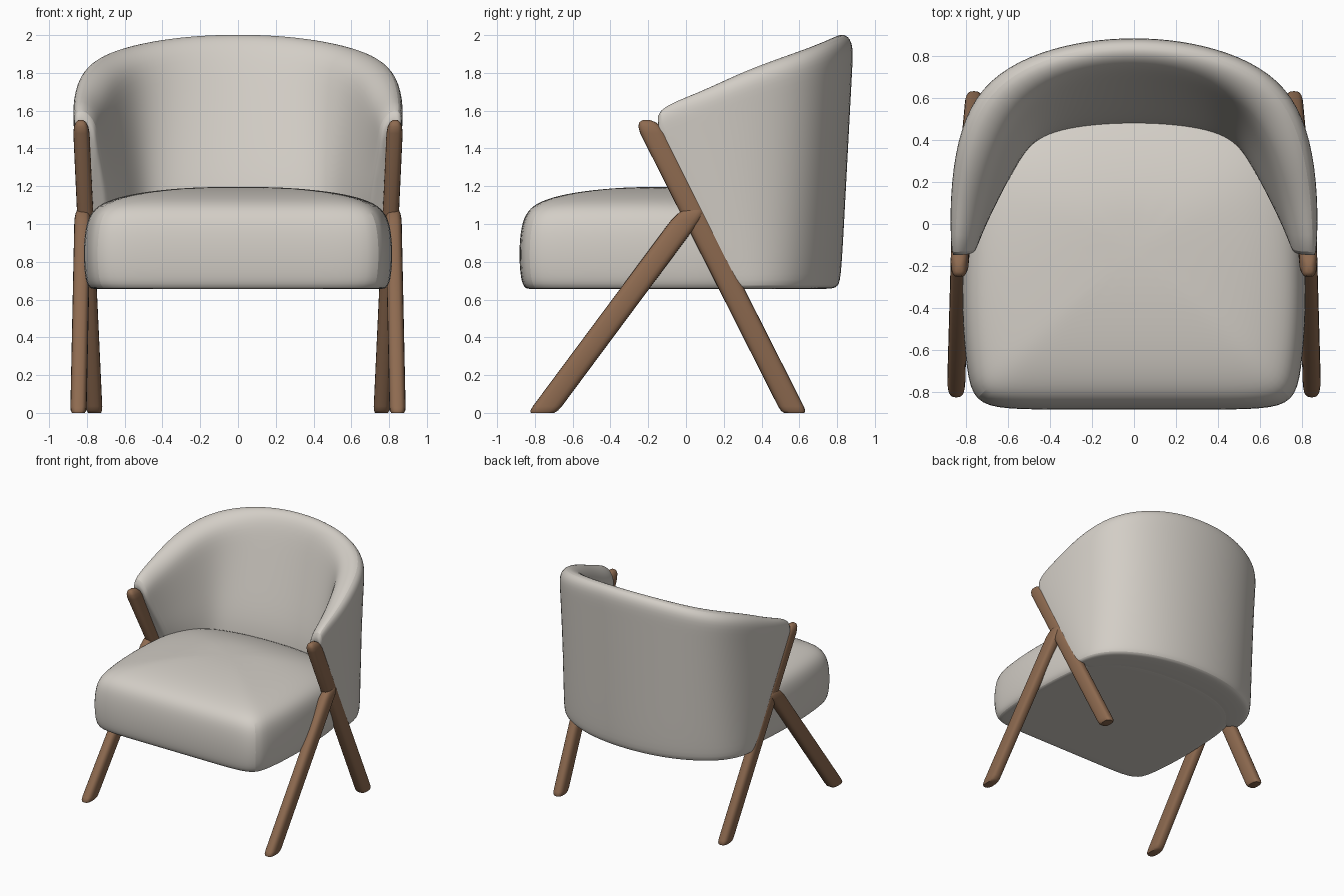
import bpy, bmesh, math
from mathutils import Vector

cube = bpy.data.objects.get("Cube")
if cube:
    bpy.data.objects.remove(cube)


def material(name, rgb):
    m = bpy.data.materials.new(name)
    m.use_nodes = True
    m.diffuse_color = (*rgb, 1)
    bsdf = m.node_tree.nodes["Principled BSDF"]
    bsdf.inputs["Base Color"].default_value = (*rgb, 1)
    bsdf.inputs["Roughness"].default_value = 0.8
    return m


fabric = material("warm grey fabric", (0.65, 0.615, 0.565))
wood = material("brown wood", (0.27, 0.145, 0.08))


def loft(name, rings, mat, subdiv=0):
    """Skin closed rings of equal length and cap both ends."""
    bm = bmesh.new()
    rows = [[bm.verts.new(p) for p in ring] for ring in rings]
    n = len(rows[0])
    for a, b in zip(rows, rows[1:]):
        for i in range(n):
            j = (i + 1) % n
            bm.faces.new((a[i], a[j], b[j], b[i]))
    bm.faces.new(rows[0][::-1])
    bm.faces.new(rows[-1])
    bmesh.ops.recalc_face_normals(bm, faces=bm.faces)
    me = bpy.data.meshes.new(name)
    bm.to_mesh(me)
    bm.free()
    me.materials.append(mat)
    ob = bpy.data.objects.new(name, me)
    bpy.context.collection.objects.link(ob)
    if subdiv:
        mod = ob.modifiers.new("Smooth", "SUBSURF")
        mod.levels = mod.render_levels = subdiv
    bpy.ops.object.select_all(action="DESELECT")
    ob.select_set(True)
    bpy.context.view_layer.objects.active = ob
    bpy.ops.object.shade_smooth_by_angle(angle=math.radians(50))
    return ob


def mix(a, b, t):
    return a + (b - a) * t


# Backrest: stations from arm front to back centre
# (outer x, y), (inner rim x, y), (inner x, y at the seat), rim height, rake
BASE, SEAT = 0.655, 1.12
stations = [
    ((0.892, -0.185), (0.755, -0.175), (0.69, -0.16), 1.60, 1.0),
    ((0.897, 0.07), (0.72, 0.05), (0.61, 0.03), 1.685, 0.7),
    ((0.87, 0.34), (0.67, 0.265), (0.555, 0.20), 1.805, 0.35),
    ((0.795, 0.575), (0.60, 0.445), (0.50, 0.34), 1.88, 0.1),
    ((0.655, 0.73), (0.505, 0.575), (0.43, 0.415), 1.93, 0),
    ((0.45, 0.828), (0.355, 0.67), (0.32, 0.45), 1.97, 0),
    ((0.22, 0.88), (0.18, 0.72), (0.16, 0.47), 1.993, 0),
    ((0.0, 0.894), (0.0, 0.735), (0.0, 0.475), 1.998, 0),
]


def back_ring(station):
    (ox, oy), (rx, ry), (sx, sy), top, rake = station

    def point(x, y, z):
        return Vector((x, y + rake * 0.45 * max(0, 1.55 - z), z))

    def outer(z, inset=0.0):
        t = (z - BASE) / (2 - BASE)
        x, y = ox * mix(0.925, 1, t), oy * mix(0.92, 1, t)
        return point(mix(x, sx, inset), mix(y, sy, inset), z)

    def inner(z):
        t = max(0, (z - SEAT) / (top - 0.08 - SEAT))
        return point(mix(sx, rx, t), mix(sy, ry, t), z)

    ring = [outer(BASE, 0.9), outer(BASE, 0.18), outer(BASE + 0.008, 0.03),
            outer(BASE + 0.08)]
    ring += [outer(mix(BASE, top, f)) for f in (0.35, 0.65, 0.87)]
    ring.append(outer(top - 0.045))
    for f, lift in ((0.25, 0.01), (0.6, 0.005)):
        ring.append(point(mix(ox, rx, f), mix(oy, ry, f), top + lift))
    ring.append(inner(top - 0.06))
    ring += [inner(mix(top, SEAT, f)) for f in (0.3, 0.65, 1)]
    ring += [inner(0.9), outer(BASE + 0.02, 1.25)]
    return ring


half = [back_ring(s) for s in stations]
centre = sum(half[0], Vector()) / len(half[0])
half.insert(0, [p.lerp(centre, 0.25) for p in half[0]])
mirrored = [[Vector((-p.x, p.y, p.z)) for p in r] for r in half[-2::-1]]
loft("backrest", half + mirrored, fabric, 2)

# Seat cushion: one outline, drawn in and raised to a dome that falls to the back
outline = [(0, -0.885), (0.35, -0.885), (0.62, -0.885), (0.765, -0.85),
           (0.80, -0.70), (0.825, -0.40), (0.815, -0.05), (0.79, 0.25),
           (0.68, 0.48), (0.37, 0.61), (0, 0.64)]
outline += [(-x, y) for x, y in outline[-2:0:-1]]
levels = [(BASE, 0.5), (BASE, 0.08), (0.657, 0.04), (0.705, 0.012), (0.85, 0),
          (0.99, 0.015), (1.07, 0.055), (1.12, 0.14), (1.16, 0.31),
          (1.185, 0.55), (1.197, 0.8)]


def cushion_point(x, y, z, inset):
    x, y = x * (1 - inset), (y + 0.1) * (1 - inset) - 0.1
    drop = 0.2 * max(0, y) ** 1.5 if z > 1 else 0
    return x, y, z - drop


loft("seat_cushion", [[cushion_point(x, y, z, d) for x, y in outline]
                      for z, d in levels], fabric, 2)


# Legs: level rounded slices along a sloping line, so the feet sit flat
def leg(name, foot, head, half_x, half_y, side):
    rings = []
    length = head[2]
    slices = [(0, 0.8), (0.012, 0.95), (0.035, 1), (length / 2, 1.0),
              (length - 0.07, 1), (length - 0.035, 0.88),
              (length - 0.012, 0.65), (length, 0.3)]
    for z, s in slices:
        t = z / length
        cx, cy = mix(foot[0], head[0], t), mix(foot[1], head[1], t)
        ring = []
        for i in range(20):
            a = math.tau * i / 20
            c, d = math.cos(a), math.sin(a)
            ring.append((side * (cx + s * half_x * math.copysign(abs(c) ** 0.7, c)),
                         cy + s * half_y * math.copysign(abs(d) ** 0.7, d), z))
        rings.append(ring)
    loft(name, rings, wood)


for label, side in (("left", 1), ("right", -1)):
    leg(label + "_rear_leg", (0.76, 0.573, 0), (0.832, -0.21, 1.55),
        0.043, 0.068, side)
    leg(label + "_front_leg", (0.845, -0.76, 0), (0.822, 0.05, 1.09),
        0.043, 0.077, side)
